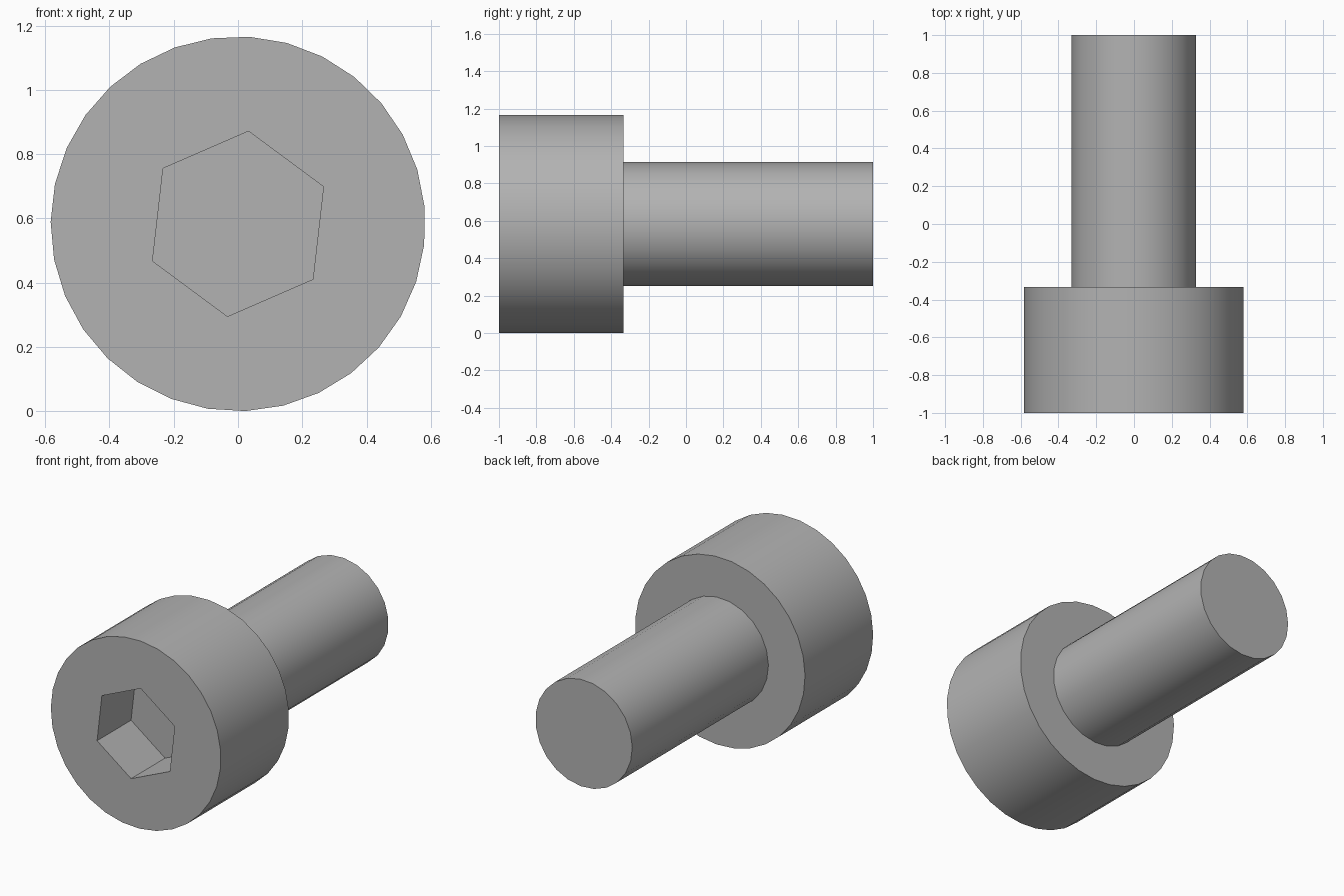
import bpy, bmesh
from math import cos, sin, radians, tau

if "Cube" in bpy.data.objects:
    bpy.data.objects.remove(bpy.data.objects["Cube"])

AXIS_Z = 0.583

steel = bpy.data.materials.new("grey steel")
steel.use_nodes = True
colour = (0.45, 0.45, 0.45, 1)
steel.diffuse_color = colour
steel.node_tree.nodes["Principled BSDF"].inputs["Base Color"].default_value = colour


def ring(bm, sides, radius, y, phase):
    """Closed loop of vertices around the bolt axis."""
    angles = [radians(phase) + tau * i / sides for i in range(sides)]
    return [bm.verts.new((radius * cos(a), y, AXIS_Z + radius * sin(a))) for a in angles]


def wall(bm, a, b):
    """Quads between two equal loops."""
    for i in range(len(a)):
        j = (i + 1) % len(a)
        bm.faces.new((a[i], a[j], b[j], b[i]))


def loop_edges(bm, loop):
    return [bm.edges.get((loop[i - 1], loop[i])) for i in range(len(loop))]


def finish(bm, name):
    bmesh.ops.recalc_face_normals(bm, faces=bm.faces[:])
    mesh = bpy.data.meshes.new(name)
    bm.to_mesh(mesh)
    bm.free()
    mesh.materials.append(steel)
    obj = bpy.data.objects.new(name, mesh)
    bpy.context.collection.objects.link(obj)
    bpy.ops.object.select_all(action='DESELECT')
    obj.select_set(True)
    bpy.context.view_layer.objects.active = obj
    bpy.ops.object.shade_smooth_by_angle(angle=radians(30))


# Cylindrical head with a hexagonal socket sunk into its front
bm = bmesh.new()
front = ring(bm, 31, 0.583, -1, 179.4)
back = ring(bm, 31, 0.583, -0.333, 179.4)
rim = ring(bm, 6, 0.29, -1, 83.5)
floor = ring(bm, 6, 0.29, -0.667, 83.5)
wall(bm, front, back)
wall(bm, rim, floor)
bm.faces.new(back)
bm.faces.new(floor)
bmesh.ops.triangle_fill(bm, use_beauty=True, use_dissolve=False, normal=(0, -1, 0),
                        edges=loop_edges(bm, front) + loop_edges(bm, rim))
finish(bm, "head")

# Plain shank, its open end hidden against the head
bm = bmesh.new()
root = ring(bm, 23, 0.332, -0.333, 179.4)
tip = ring(bm, 23, 0.332, 1, 179.4)
wall(bm, root, tip)
bm.faces.new(tip)
finish(bm, "shank")
